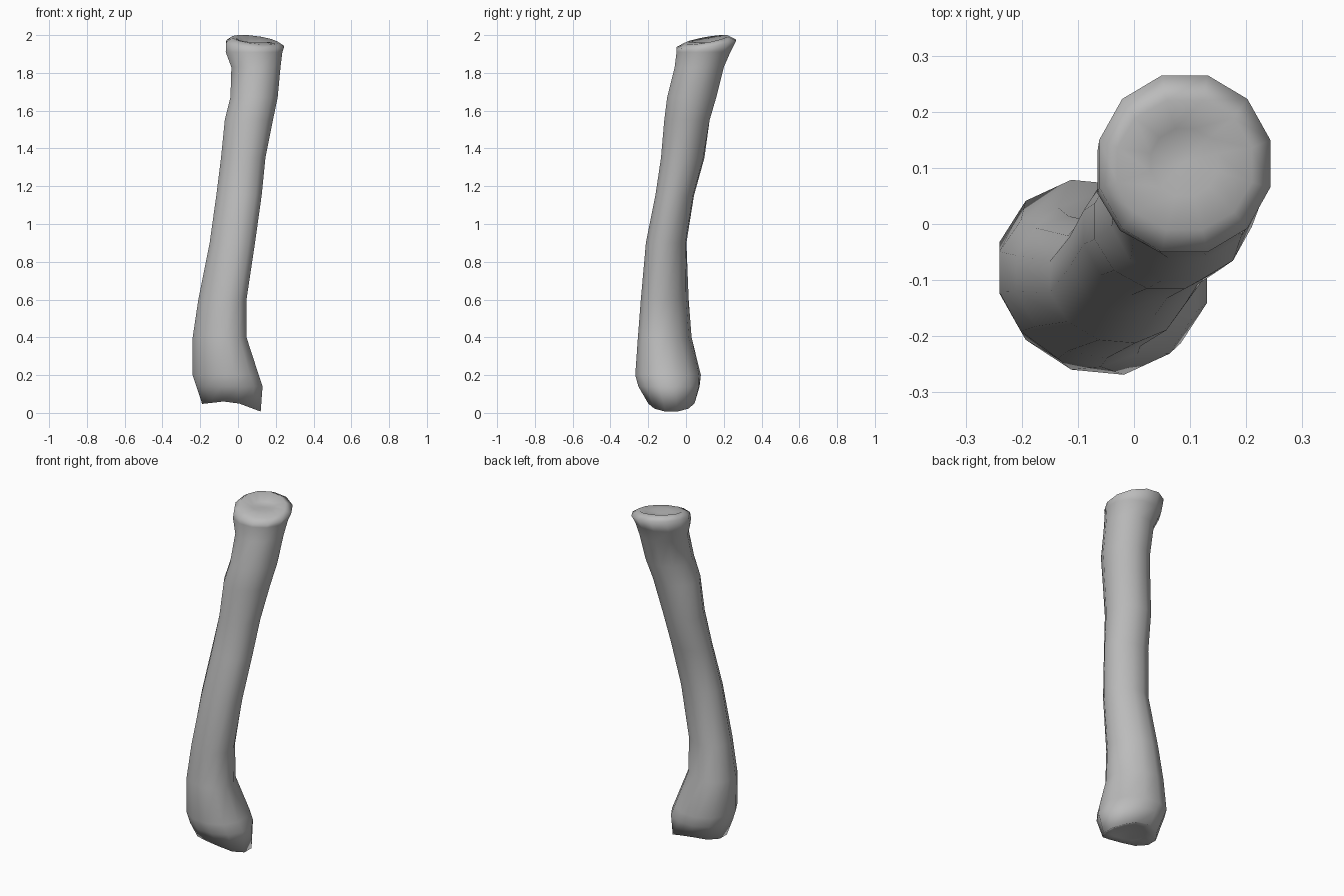
import bpy, bmesh
from math import cos, sin, pi

if "Cube" in bpy.data.objects:
    bpy.data.objects.remove(bpy.data.objects["Cube"], do_unlink=True)

SIDES = 12
HALF_STEP = pi / SIDES

# Cross-sections from the lower end up: height, left, right, front, back, diagonal skew
SECTIONS = [
    (.14, -.22, .13, -.25, .07, .05),
    (.2, -.24, .11, -.265, .075, .1),
    (.4, -.24, .045, -.25, .025, .2),
    (.6, -.21, .045, -.235, .01, .2),
    (.9, -.15, .09, -.21, 0, .1),
    (1.15, -.115, .125, -.16, .04, .1),
    (1.35, -.09, .145, -.13, .095, .1),
    (1.55, -.07, .185, -.115, .125, 0),
    (1.67, -.04, .21, -.1, .16, 0),
    (1.83, -.035, .225, -.06, .2, 0),
    (1.91, -.065, .235, -.05, .235, 0),
]


def ring(bm, x0, x1, y0, y1, height, skew=0):
    """Add an oval ring; height is a function of the angle."""
    cx, cy = (x0 + x1) / 2, (y0 + y1) / 2
    rx = (x1 - x0) / 2 / cos(HALF_STEP)
    ry = (y1 - y0) / 2 / cos(HALF_STEP)
    verts = []
    for i in range(SIDES):
        a = (2 * i + 1) * HALF_STEP
        verts.append(bm.verts.new((cx + rx * cos(a), cy + ry * sin(a - skew), height(a))))
    return verts


def bridge(bm, low, high):
    for i in range(SIDES):
        j = (i + 1) % SIDES
        bm.faces.new((low[i], low[j], high[j], high[i]))


def close(bm, loop, point):
    tip = bm.verts.new(point)
    for i in range(SIDES):
        bm.faces.new((loop[i], loop[(i + 1) % SIDES], tip))


def lower_rim(a):
    """The lower rim hangs down on both sides, further on the left."""
    return .065 - .06 * max(0, cos(a)) - .018 * max(0, -cos(a))


def upper_rim(a):
    """The upper rim rises towards the back right."""
    return 1.975 + .026 * cos(a - .7 * pi)


bm = bmesh.new()
loops = [
    ring(bm, -.13, .06, -.17, 0, lambda a: lower_rim(a) * .5 + .035),
    ring(bm, -.19, .12, -.2, .045, lower_rim),
]
for z, x0, x1, y0, y1, skew in SECTIONS:
    loops.append(ring(bm, x0, x1, y0, y1, lambda a, z=z: z, skew))
loops += [
    ring(bm, -.062, .243, -.05, .265, lambda a: upper_rim(a) - .022),
    ring(bm, -.03, .21, -.01, .22, upper_rim),
    ring(bm, .03, .15, .05, .17, lambda a: 1.962),
]
for low, high in zip(loops, loops[1:]):
    bridge(bm, low, high)
close(bm, loops[0], (-.04, -.09, .075))
close(bm, loops[-1], (.09, .11, 1.957))
bmesh.ops.recalc_face_normals(bm, faces=bm.faces)

mesh = bpy.data.meshes.new("long_bone")
bm.to_mesh(mesh)
bm.free()
bone = bpy.data.objects.new("long_bone", mesh)
bpy.context.collection.objects.link(bone)

# Plain grey surface
grey = bpy.data.materials.new("bone_grey")
grey.use_nodes = True
colour = (.5, .5, .5, 1)
grey.diffuse_color = colour
grey.node_tree.nodes["Principled BSDF"].inputs["Base Color"].default_value = colour
mesh.materials.append(grey)

# Soft shading over the whole surface
for face in mesh.polygons:
    face.use_smooth = True
